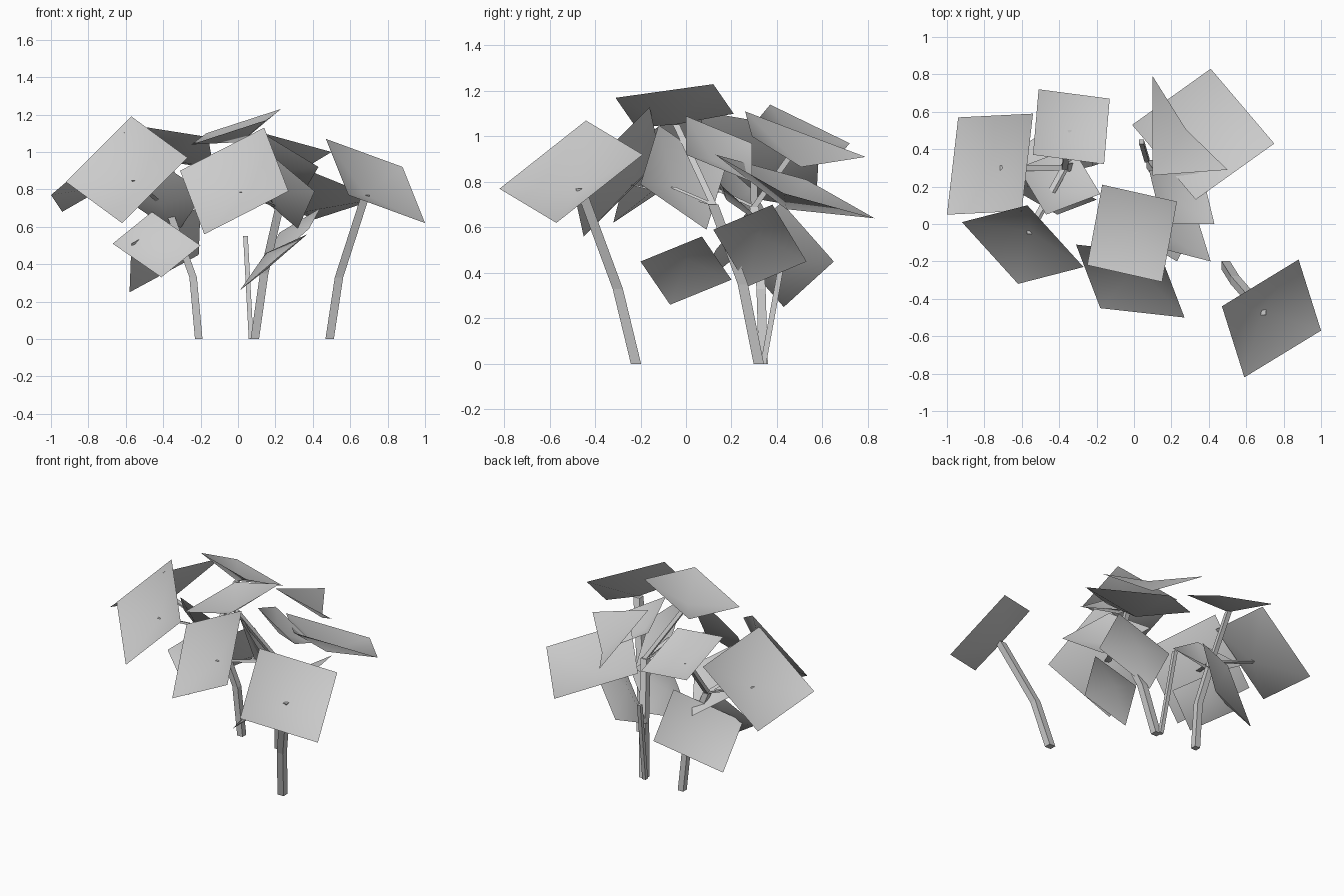
import bpy
import bmesh
from mathutils import Vector

# Remove the default object
default_cube = bpy.data.objects.get("Cube")
if default_cube:
    bpy.data.objects.remove(default_cube, do_unlink=True)


def make_material(name, colour):
    material = bpy.data.materials.new(name)
    material.use_nodes = True
    material.diffuse_color = colour
    material.node_tree.nodes["Principled BSDF"].inputs["Base Color"].default_value = colour
    return material


plain_grey = make_material("plain_grey", (0.6, 0.6, 0.6, 1))


def finish_object(name, bm, smooth=False):
    mesh = bpy.data.meshes.new(name)
    for face in bm.faces:
        face.smooth = smooth
    bm.normal_update()
    bm.to_mesh(mesh)
    bm.free()
    mesh.materials.append(plain_grey)
    obj = bpy.data.objects.new(name, mesh)
    bpy.context.collection.objects.link(obj)


def cupped_leaf(name, first, middle, last, hanging=False, half_only=False):
    """Square leaf from three corners, dished towards its stem; returns the dish centre."""
    first, middle, last = Vector(first), Vector(middle), Vector(last)
    corners = [first, middle, last, first + last - middle]
    normal = (middle - first).cross(last - middle).normalized()
    if normal.z < 0:
        corners.reverse()
        normal.negate()
    side = ((middle - first).length + (last - middle).length) / 2
    depth = side * (-0.2 if hanging else 0.2)
    apex = (first + last) / 2 - normal * depth
    bm = bmesh.new()
    centre = bm.verts.new(apex)
    rim = [bm.verts.new(corner) for corner in corners]
    for i, corner in enumerate(corners):
        following = corners[(i + 1) % len(corners)]
        if not half_only or middle in (corner, following):
            bm.faces.new((rim[i], rim[(i + 1) % len(rim)], centre))
    bmesh.ops.delete(bm, geom=[v for v in bm.verts if not v.link_faces], context="VERTS")
    finish_object(name, bm, smooth=True)
    return apex


def bent_stem(name, path, width):
    """Square bar following a bent path, closed at both ends."""
    half = width / 2
    bm = bmesh.new()
    rings = []
    for point in path:
        centre = Vector(point)
        rings.append([bm.verts.new(centre + Vector((sx * half, sy * half, 0)))
                      for sx, sy in ((-1, -1), (1, -1), (1, 1), (-1, 1))])
    for lower, upper in zip(rings, rings[1:]):
        for i in range(len(lower)):
            j = (i + 1) % len(lower)
            bm.faces.new((lower[i], lower[j], upper[j], upper[i]))
    bm.faces.new(reversed(rings[0]))
    bm.faces.new(rings[-1])
    finish_object(name, bm)


# Large leaves around the crown
left_tip = cupped_leaf("front_left_leaf", (.47, -.44, 1.07), (.88, -.19, .92), (1, -.57, .62))
right_tip = cupped_leaf("front_right_leaf", (-.92, .01, .84), (-.57, .1, 1.19), (-.27, -.23, .97))
front_tip = cupped_leaf("front_centre_leaf", (-.31, -.11, .9), (-.18, -.45, .56), (.27, -.5, .79))
top_tip = cupped_leaf("top_leaf", (-.17, .21, 1.1), (.23, .12, 1.23), (.15, -.31, 1.17))
back_tip = cupped_leaf("back_right_leaf", (-1, .05, .77), (-.94, .57, .68), (-.54, .59, 1.02))
cupped_leaf("back_left_leaf", (.41, .83, .64), (.75, .43, .75), (.33, .13, .92))

# Smaller leaves inside and below the crown
upper_tip = cupped_leaf("back_upper_leaf", (-.51, .72, .97), (-.13, .67, .91), (-.16, .32, 1.08))
cupped_leaf("left_upper_leaf", (.15, 0, 1.09), (.43, 0, .92), (.36, .29, .8))
middle_tip = cupped_leaf("left_middle_leaf", (.1, -.12, 1.05), (.41, -.2, .79), (.32, .09, .59))
cupped_leaf("left_lower_leaf", (.23, -.2, .45), (.37, .07, .56), (.15, .2, .37), hanging=True)
cupped_leaf("left_back_lower_leaf", (.1, .27, .34), (.16, .53, .45), (.44, .38, .7), hanging=True)
cupped_leaf("back_lower_leaf", (-.58, .43, .25), (-.21, .65, .45), (-.2, .42, .71))
cupped_leaf("right_lower_leaf", (-.67, .2, .51), (-.41, .05, .33), (-.2, .13, .5))
cupped_leaf("right_middle_leaf", (-.47, .05, .98), (-.18, .16, .78), (-.33, .41, .56))
cupped_leaf("half_back_leaf", (.1, .79, .91), (.1, .26, 1.11), (.5, .29, 1), half_only=True)

# Stems rising from the ground
right_fork = Vector((-.37, .3, .69))
centre_fork = Vector((.22, .12, .7))
bent_stem("left_stem", [(.49, -.22, 0), (.54, -.3, .33), left_tip], .045)
bent_stem("right_stem", [(-.21, .34, 0), (-.24, .33, .33), right_fork], .04)
bent_stem("centre_stem", [(.09, .32, 0), (.14, .25, .35), centre_fork], .045)
bent_stem("centre_side_stem", [(.07, .34, 0), (.04, .44, .55)], .025)

# Thin branches from the stem forks to the leaves
for fork, tips in ((right_fork, (right_tip, back_tip, upper_tip)),
                   (centre_fork, (front_tip, top_tip, middle_tip))):
    for tip in tips:
        bent_stem("leaf_branch", [fork, tip], .03)
